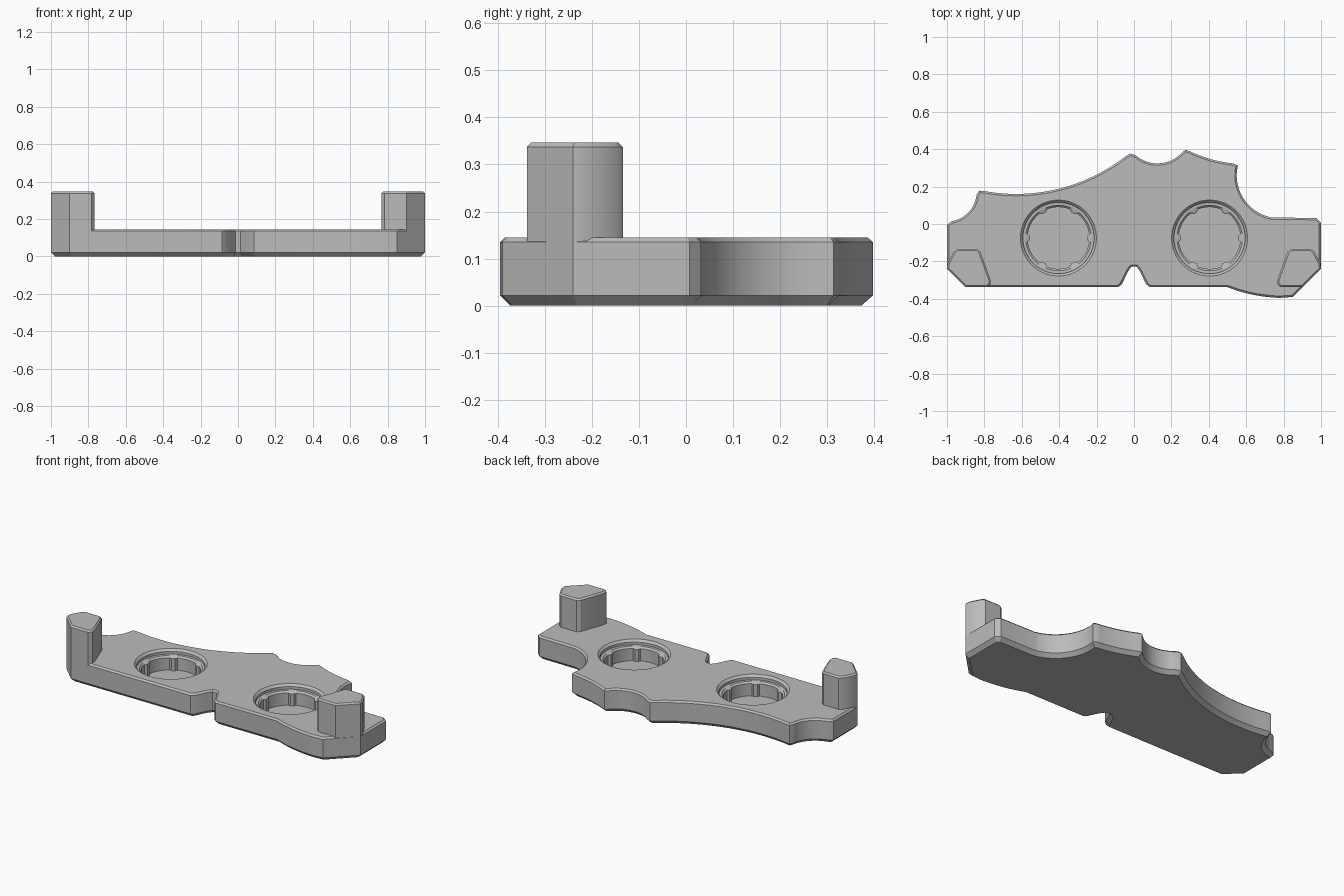
import bpy, bmesh, math
from mathutils import Vector

if "Cube" in bpy.data.objects:
    bpy.data.objects.remove(bpy.data.objects["Cube"], do_unlink=True)

grey = bpy.data.materials.new("plain_grey")
grey.use_nodes = True
grey.diffuse_color = (0.5, 0.5, 0.5, 1)
grey.node_tree.nodes["Principled BSDF"].inputs["Base Color"].default_value = (0.5, 0.5, 0.5, 1)


def arc(a, b, c, n=14):
    """Points on the circle from a through b to c."""
    a, b, c = complex(*a), complex(*b), complex(*c)
    w = (c - a) / (b - a)
    ctr = a - (a - b) * (w - abs(w) ** 2) / 2j / w.imag
    r = (c - ctr) / (a - ctr)
    sweep = math.atan2(r.imag, r.real)
    pts = []
    for i in range(n + 1):
        t = sweep * i / n
        p = ctr + (a - ctr) * complex(math.cos(t), math.sin(t))
        pts.append((p.real, p.imag))
    return pts


def inset(pts, d):
    """Mitred inward offset of a counter-clockwise outline."""
    out = []
    for i, p in enumerate(pts):
        p = Vector(p)
        e1 = (p - Vector(pts[i - 1])).normalized()
        e2 = (Vector(pts[(i + 1) % len(pts)]) - p).normalized()
        n1, n2 = Vector((-e1.y, e1.x)), Vector((-e2.y, e2.x))
        out.append(p + (n1 + n2) * d / (1 + n1.dot(n2)))
    return out


def loft(name, rings):
    """Solid from stacked (points, z) rings, lowest first."""
    bm = bmesh.new()
    loops = [[bm.verts.new((p[0], p[1], z)) for p in pts] for pts, z in rings]
    n = len(loops[0])
    for lo, hi in zip(loops, loops[1:]):
        for i in range(n):
            j = (i + 1) % n
            bm.faces.new((lo[i], lo[j], hi[j], hi[i]))
    bm.faces.new(loops[0][::-1])
    bm.faces.new(loops[-1])
    bmesh.ops.recalc_face_normals(bm, faces=bm.faces)
    mesh = bpy.data.meshes.new(name)
    bm.to_mesh(mesh)
    bm.free()
    mesh.materials.append(grey)
    ob = bpy.data.objects.new(name, mesh)
    bpy.context.collection.objects.link(ob)
    return ob


def activate(ob):
    bpy.ops.object.select_all(action='DESELECT')
    ob.select_set(True)
    bpy.context.view_layer.objects.active = ob


# Plate outline, counter-clockwise from the front right corner
notch = [(0.085, -0.338), (0.065, -0.322), (0.03, -0.25), (0.013, -0.228)]
outline = [(-0.9, -0.338)]
outline += [(-x, y) for x, y in notch] + notch[::-1]
outline += arc((0.5, -0.338), (0.63, -0.377), (0.78, -0.395))
outline += [(0.85, -0.39), (1, -0.24), (1, 0.007), (0.975, 0.032)]
outline += arc((0.735, 0.035), (0.597, 0.12), (0.55, 0.285))
outline += [(0.556, 0.313), (0.53, 0.324)]
outline += arc((0.53, 0.324), (0.41, 0.347), (0.3, 0.388))[1:]
outline += [(0.275, 0.397)]
outline += arc((0.25, 0.375), (0.123, 0.324), (0.008, 0.368))
outline += [(-0.02, 0.377)]
outline += arc((-0.045, 0.362), (-0.37, 0.197), (-0.8, 0.176), 24)
outline += [(-0.828, 0.178)]
outline += arc((-0.842, 0.155), (-0.885, 0.062), (-0.975, 0.015))
outline += [(-1, -0.005), (-1, -0.24)]
plate = loft("base_plate", [(inset(outline, 0.022), 0), (outline, 0.022),
                            (outline, 0.135), (inset(outline, 0.01), 0.145)])


# Blind stepped sockets with six small ribs on the wall
def ring(radius, ribbed, cx, cy=-0.075, n=96):
    pts = []
    for i in range(n):
        rib = ribbed and min(i % 16, 16 - i % 16) <= 1
        r = radius - (0.012 if rib else 0)
        t = math.tau * i / n
        pts.append((cx + r * math.cos(t), cy + r * math.sin(t)))
    return pts


socket = [(0.165, 0.03, True), (0.165, 0.105, True), (0.175, 0.115, False),
          (0.19, 0.116, False), (0.19, 0.132, False), (0.223, 0.165, False)]
for side in (-1, 1):
    cutter = loft("socket_cutter", [(ring(r, rib, side * 0.404), z) for r, z, rib in socket])
    cutter.hide_render = True
    activate(plate)
    mod = plate.modifiers.new("socket", 'BOOLEAN')
    mod.operation = 'DIFFERENCE'
    mod.solver = 'EXACT'
    mod.object = cutter
    bpy.ops.object.modifier_apply(modifier=mod.name)
    bpy.data.objects.remove(cutter, do_unlink=True)

# Upright end posts, mirrored
post = [(0.9, -0.338), (1, -0.24), (0.997, -0.21), (0.963, -0.147), (0.945, -0.134),
        (0.84, -0.134), (0.822, -0.147), (0.768, -0.295), (0.766, -0.32), (0.782, -0.338)]
parts = [plate]
for name, side in (("left_post", 1), ("right_post", -1)):
    pts = [(side * x, y) for x, y in post][::side]
    parts.append(loft(name, [(pts, 0.03), (pts, 0.337), (inset(pts, 0.009), 0.346)]))

for ob in parts:
    activate(ob)
    bpy.ops.object.shade_smooth_by_angle(angle=math.radians(28))
